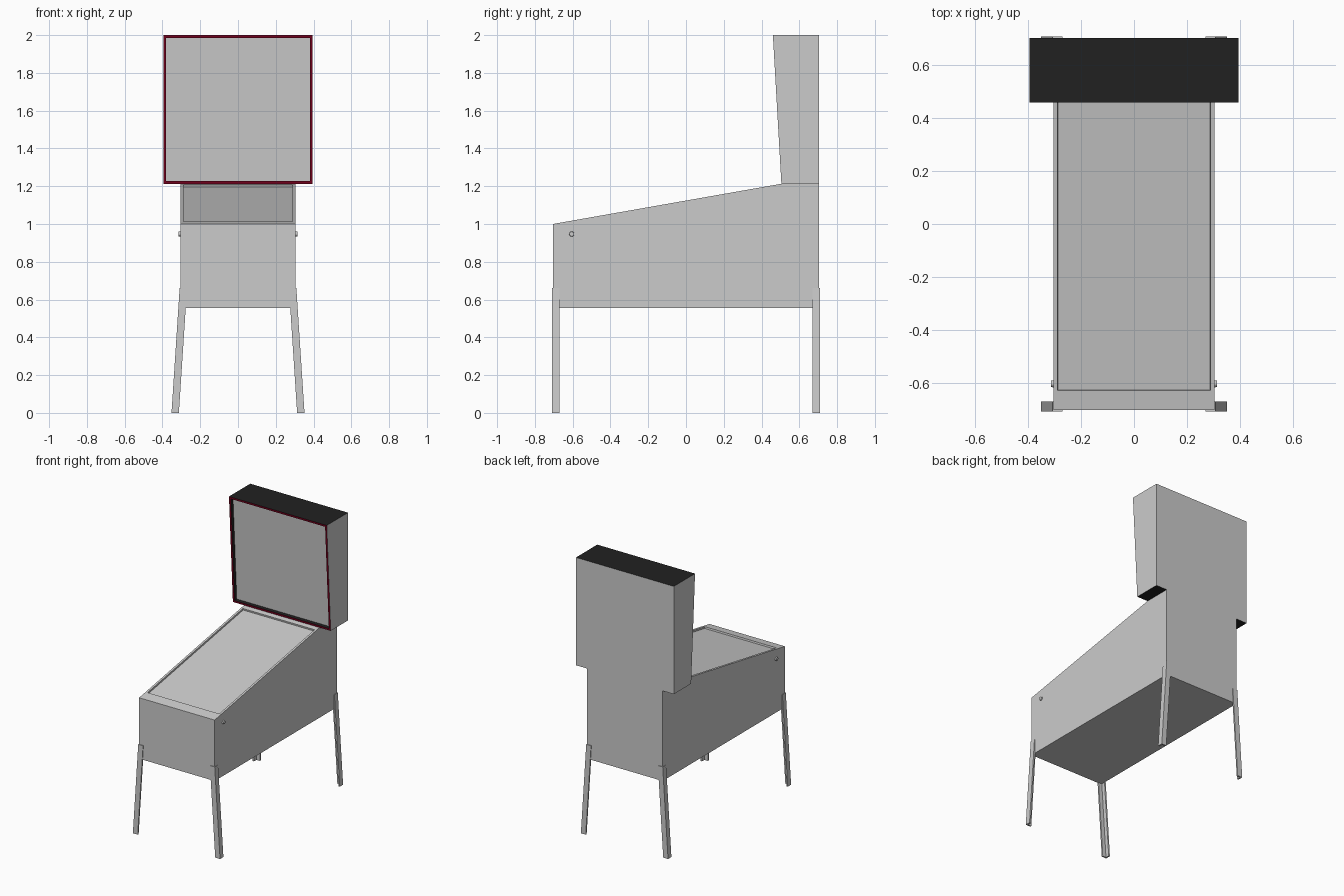
import bpy, bmesh, math
from mathutils import Matrix

if "Cube" in bpy.data.objects:
    bpy.data.objects.remove(bpy.data.objects["Cube"])


def material(name, rgb):
    m = bpy.data.materials.new(name)
    m.diffuse_color = (*rgb, 1)
    m.use_nodes = True
    m.node_tree.nodes["Principled BSDF"].inputs["Base Color"].default_value = m.diffuse_color
    return m


GREY = material("body grey", (0.6, 0.6, 0.6))
BLACK = material("trim black", (0.015, 0.015, 0.015))
RED = material("rim dark red", (0.17, 0.0, 0.012))


def finish(name, bm, mats):
    me = bpy.data.meshes.new(name)
    bm.to_mesh(me)
    bm.free()
    ob = bpy.data.objects.new(name, me)
    bpy.context.collection.objects.link(ob)
    for m in mats:
        me.materials.append(m)
    return ob


def loft(bm, a, b):
    """Closed prism between two matching outlines."""
    va = [bm.verts.new(p) for p in a]
    vb = [bm.verts.new(p) for p in b]
    n = len(a)
    bm.faces.new(va)
    bm.faces.new(vb[::-1])
    for i in range(n):
        bm.faces.new((va[i], vb[i], vb[(i + 1) % n], va[(i + 1) % n]))
    bmesh.ops.recalc_face_normals(bm, faces=bm.faces)
    bm.normal_update()


def side_prism(profile, half):
    bm = bmesh.new()
    loft(bm, [(-half, y, z) for y, z in profile], [(half, y, z) for y, z in profile])
    return bm


def inset(bm, face, width, depth=0.0):
    r = bmesh.ops.inset_region(bm, faces=[face], thickness=width, depth=depth,
                               use_even_offset=True)
    bm.normal_update()
    return r["faces"]


# Cabinet with sloped top and recessed playfield glass
bm = side_prism([(-0.705, 0.555), (0.705, 0.555), (0.705, 1.213), (0.505, 1.213),
                 (-0.705, 1.0)], 0.305)
slope = next(f for f in bm.faces if f.normal.z > 0.5 and f.normal.y < -0.05)
inset(bm, slope, 0.016)
for v in slope.verts:
    v.co.y = -0.63 if v.co.y < 0 else 0.47
    v.co.z = 1.0 + (v.co.y + 0.705) * 0.213 / 1.21
bm.normal_update()
inset(bm, slope, 0.0005, -0.012)
finish("cabinet", bm, [GREY])

# Backbox: black top and bottom, red front rim, recessed panel
bm = side_prism([(0.505, 1.213), (0.705, 1.213), (0.705, 2.0), (0.46, 2.0)], 0.395)
for f in bm.faces:
    f.material_index = 1 if abs(f.normal.z) > 0.9 else 0
front = next(f for f in bm.faces if f.normal.y < -0.9)
for f in inset(bm, front, 0.014):
    f.material_index = 2
for f in inset(bm, front, 0.0005, -0.025):
    f.material_index = 1
front.material_index = 0
finish("backbox", bm, [GREY, BLACK, RED])

# Splayed angle-section legs, mirrored to four corners
w, t = 0.039, 0.011
section = [(0, 0), (0, w), (-t, w), (-t, t), (-w, t), (-w, 0)]
bm = bmesh.new()
loft(bm, [(0.352 + x, -0.71 + y, 0.0) for x, y in section],
     [(0.309 + x, -0.71 + y, 0.66) for x, y in section])
legs = finish("legs", bm, [GREY])
legs.modifiers.new("mirror", "MIRROR").use_axis = (True, True, False)

# Side buttons
bm = bmesh.new()
bmesh.ops.create_cone(bm, cap_ends=True, segments=16, radius1=0.015, radius2=0.012, depth=0.02,
                      matrix=Matrix.Translation((0.304, -0.605, 0.947))
                      @ Matrix.Rotation(math.pi / 2, 4, "Y"))
buttons = finish("side_buttons", bm, [GREY])
buttons.modifiers.new("mirror", "MIRROR").use_axis = (True, False, False)
